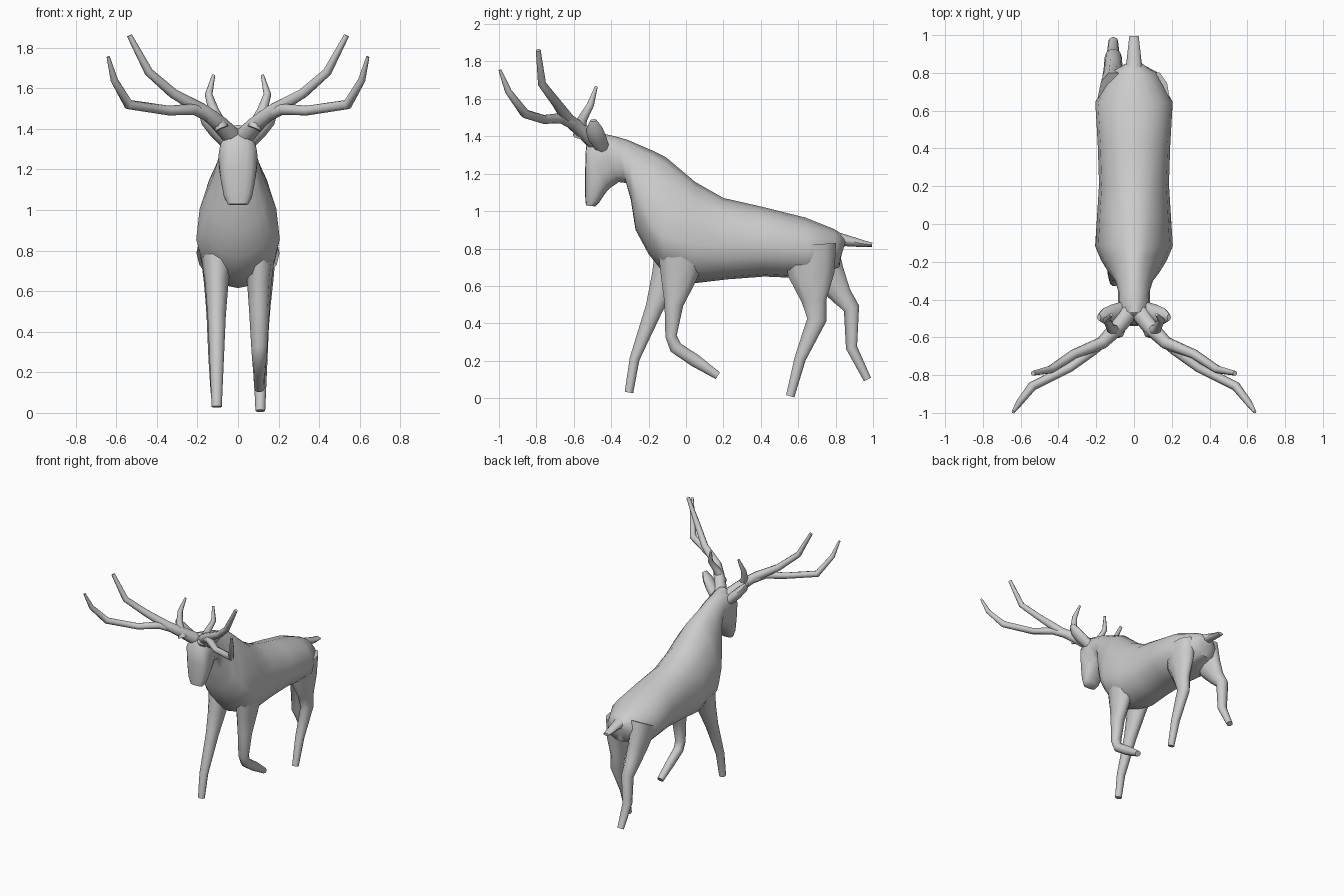
import bpy, bmesh
from math import sin, cos, pi, copysign
from mathutils import Vector


def spow(v, e):
    return copysign(abs(v) ** e, v)


def loft(name, rings):
    bm = bmesh.new()
    loops = [[bm.verts.new(p) for p in ring] for ring in rings]
    n = len(loops[0])
    for a, b in zip(loops, loops[1:]):
        for i in range(n):
            j = (i + 1) % n
            bm.faces.new((a[i], a[j], b[j], b[i]))
    bm.faces.new(loops[0])
    bm.faces.new(loops[-1])
    bmesh.ops.recalc_face_normals(bm, faces=bm.faces)
    mesh = bpy.data.meshes.new(name)
    bm.to_mesh(mesh)
    bm.free()
    ob = bpy.data.objects.new(name, mesh)
    bpy.context.collection.objects.link(ob)
    bpy.ops.object.select_all(action='DESELECT')
    ob.select_set(True)
    bpy.context.view_layer.objects.active = ob
    bpy.ops.object.shade_smooth_by_angle(angle=1.0)
    return ob


def section(ty, tz, by, bz, w, f, e, n=16):
    """Egg-shaped ring between a top and a bottom point, widest at fraction f."""
    top, bot = Vector((0, ty, tz)), Vector((0, by, bz))
    mid = bot.lerp(top, f)
    ring = []
    for i in range(n):
        a = 2 * pi * i / n
        s, c = spow(sin(a), e), spow(cos(a), e)
        ring.append(mid + ((top - mid) * s if s > 0 else (mid - bot) * s)
                    + Vector((w * c, 0, 0)))
    return ring


def tube(name, pts, ref, n=8):
    """Tube through (x, y, z, radius along ref, radius across)."""
    p = [Vector(q[:3]) for q in pts]
    ref = Vector(ref)
    rings = []
    for i, q in enumerate(pts):
        d0 = (p[i] - p[max(i - 1, 0)]).normalized()
        d1 = (p[min(i + 1, len(p) - 1)] - p[i]).normalized()
        t = (d0 + d1).normalized()
        u = (ref - t * ref.dot(t)).normalized()
        v = t.cross(u)
        rings.append([p[i] + u * q[3] * cos(2 * pi * k / n)
                      + v * q[-1] * sin(2 * pi * k / n) for k in range(n)])
    return loft(name, rings)


def flip(pts):
    return [(-q[0], *q[1:]) for q in pts]


# Torso, neck and head: top y z, bottom y z, half width, widest fraction, roundness
body = [
    (.86, .86, .83, .76, .045, .5, 1), (.79, .905, .82, .70, .12, .5, 1),
    (.64, .965, .65, .64, .205, .45, .95), (.42, 1.02, .42, .65, .192, .45, .95),
    (.20, 1.07, .22, .635, .185, .42, .95), (.05, 1.155, .05, .615, .195, .38, 1),
    (-.11, 1.29, -.12, .67, .206, .3, 1.1), (-.17, 1.32, -.20, .77, .175, .3, 1.1),
    (-.23, 1.345, -.27, .90, .135, .35, 1.05), (-.31, 1.38, -.295, 1.06, .10, .45, 1),
    (-.38, 1.40, -.32, 1.15, .085, .5, 1), (-.47, 1.42, -.36, 1.155, .085, .55, .9),
    (-.535, 1.35, -.41, 1.12, .097, .6, .75), (-.54, 1.2, -.435, 1.09, .085, .55, .75),
    (-.54, 1.09, -.465, 1.045, .07, .5, .75), (-.535, 1.03, -.485, 1.025, .05, .5, .8),
]
loft("body", [section(*s) for s in body])

# Legs: y, z, radius in x, radius in y; each leg is posed differently
legs = {
    "front_leg_right": (-.105, [(-.06, .80, .08, .11), (-.11, .64, .058, .08),
                                (-.17, .48, .045, .05), (-.275, .21, .033, .028),
                                (-.305, .03, .025, .024)]),
    "front_leg_left": (.105, [(-.02, .80, .08, .14), (-.04, .64, .06, .10),
                              (-.065, .50, .05, .053), (-.08, .33, .04, .032),
                              (-.055, .27, .036, .036), (.05, .20, .03, .036),
                              (.17, .12, .025, .022)]),
    "hind_leg_left": (.11, [(.66, .82, .08, .15), (.67, .66, .065, .13),
                            (.685, .52, .05, .07), (.70, .42, .042, .055),
                            (.61, .21, .033, .032), (.557, .01, .024, .024)]),
    "hind_leg_right": (-.11, [(.68, .82, .08, .14), (.76, .66, .06, .095),
                              (.83, .55, .05, .06), (.885, .48, .045, .045),
                              (.885, .27, .036, .032), (.97, .10, .025, .022)]),
}
for name, (x, pts) in legs.items():
    tube(name, [(x, *p) for p in pts], (1, 0, 0), 10)

# Tail
tube("tail", [(0, .78, .85, .06, .045), (0, .86, .842, .04, .03),
              (0, .95, .825, .03, .018), (0, .995, .82, .025, .012)], (1, 0, 0))

# Antlers and ears, one set mirrored to the other side
parts = {
    "antler_beam": [(.03, -.47, 1.36, .05), (.09, -.55, 1.425, .042),
                    (.17, -.63, 1.49, .034), (.32, -.69, 1.575, .026),
                    (.44, -.77, 1.68, .022), (.535, -.79, 1.86, .013)],
    "antler_front_tine": [(.12, -.58, 1.455, .034), (.22, -.67, 1.497, .028),
                          (.34, -.76, 1.49, .024), (.54, -.86, 1.52, .025),
                          (.61, -.95, 1.64, .018), (.64, -.995, 1.755, .008)],
    "antler_rear_tine": [(.08, -.57, 1.40, .035), (.12, -.555, 1.49, .026),
                         (.145, -.51, 1.57, .019), (.12, -.48, 1.665, .008)],
}
ear = [(.06, -.45, 1.34, .035, .04), (.11, -.475, 1.39, .035, .05),
       (.155, -.49, 1.44, .03, .045), (.185, -.495, 1.485, .012, .018)]
for side, f in (("left", list), ("right", flip)):
    sx = 1 if side == "left" else -1
    for name, pts in parts.items():
        ref = (0, 1, 0) if "rear" in name else (sx, 1, 0)
        tube(f"{name}_{side}", f(pts), ref)
    tube(f"ear_{side}", f(ear), (sx, 0, -1))
